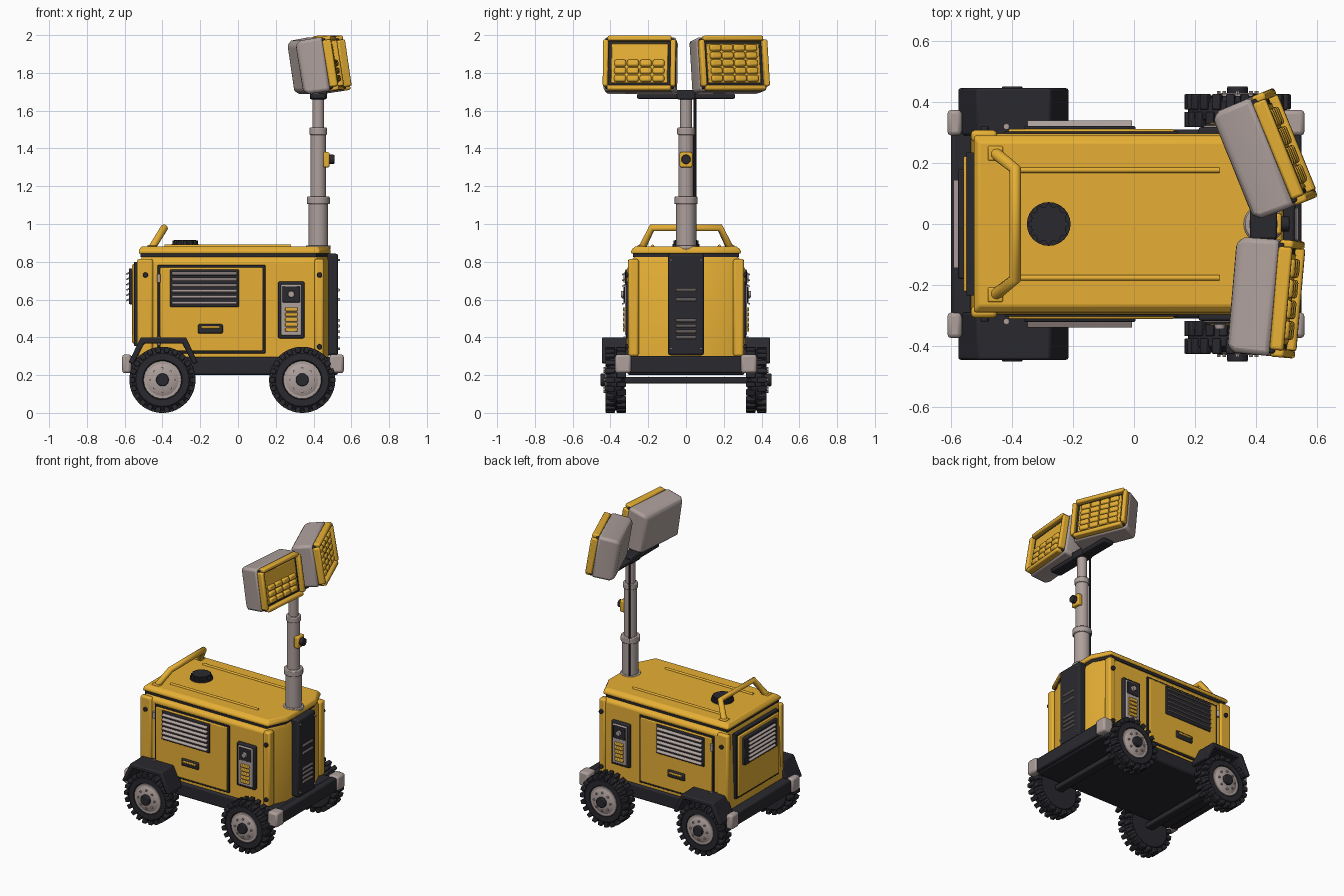
import bpy, bmesh, math
from mathutils import Matrix, Vector

if "Cube" in bpy.data.objects:
    bpy.data.objects.remove(bpy.data.objects["Cube"])


def material(name, c):
    m = bpy.data.materials.new(name)
    m.diffuse_color = (*c, 1)
    m.use_nodes = True
    m.node_tree.nodes["Principled BSDF"].inputs["Base Color"].default_value = m.diffuse_color
    return m


YEL = material("yellow_paint", (0.79, 0.43, 0.035))
DARK = material("dark_rubber", (0.022, 0.022, 0.028))
GREY = material("warm_grey", (0.42, 0.35, 0.33))


def box(bm, x, y, z, m=Matrix()):
    """Box from (min, max) ranges"""
    c = Vector([(a + b) / 2 for a, b in (x, y, z)])
    s = Matrix.Diagonal([b - a for a, b in (x, y, z)] + [1])
    bmesh.ops.create_cube(bm, size=1, matrix=m @ Matrix.Translation(c) @ s)


def rod(bm, a, b, r, r2=None, n=20):
    """Cylinder or cone between two points"""
    a, b = Vector(a), Vector(b)
    d = b - a
    m = Matrix.Translation((a + b) / 2) @ d.to_track_quat('Z', 'Y').to_matrix().to_4x4()
    bmesh.ops.create_cone(bm, cap_ends=True, segments=n, radius1=r,
                          radius2=r if r2 is None else r2, depth=d.length, matrix=m)


def loft(bm, loops):
    """Skin a list of equal-length closed loops and cap the ends"""
    vs = [[bm.verts.new(p) for p in lp] for lp in loops]
    n = len(vs[0])
    for a, b in zip(vs, vs[1:]):
        for i in range(n):
            bm.faces.new((a[i], a[(i + 1) % n], b[(i + 1) % n], b[i]))
    bm.faces.new(vs[0])
    bm.faces.new(vs[-1])


def finish(name, bm, mat, bevel=0, mirror=False, xf=None):
    if xf:
        bm.transform(xf)
    bmesh.ops.recalc_face_normals(bm, faces=bm.faces)
    me = bpy.data.meshes.new(name)
    bm.to_mesh(me)
    bm.free()
    me.materials.append(mat)
    me.shade_smooth()
    me.set_sharp_from_angle(angle=math.radians(35))
    ob = bpy.data.objects.new(name, me)
    bpy.context.collection.objects.link(ob)
    if bevel:
        b = ob.modifiers.new("bevel", 'BEVEL')
        b.width, b.segments, b.limit_method = bevel, 2, 'ANGLE'
    if mirror:
        m = ob.modifiers.new("mirror", 'MIRROR')
        m.use_axis = (False, True, False)
    return ob


def boxes(name, mat, items, bevel=0, mirror=False, xf=None):
    bm = bmesh.new()
    for it in items:
        box(bm, *it)
    return finish(name, bm, mat, bevel, mirror, xf)


def rods(name, mat, items, n=20, bevel=0, mirror=False, xf=None):
    bm = bmesh.new()
    for it in items:
        rod(bm, *it, n=n)
    return finish(name, bm, mat, bevel, mirror, xf)


# Chassis, end bars, axles, corner bumpers
boxes("chassis", DARK, [((-0.54, 0.53), (-0.31, 0.31), (0.2, 0.295))], 0.012)
boxes("end_bars", DARK, [((-0.6, -0.53), (-0.31, 0.31), (0.21, 0.3)),
                         ((0.5, 0.55), (-0.31, 0.31), (0.21, 0.3))], 0.01)
boxes("axles", DARK, [((x - 0.03, x + 0.03), (-0.37, 0.37), (0.155, 0.19)) for x in (-0.4, 0.34)], 0.008)
boxes("corner_bumpers", GREY, [((-0.613, -0.565), (0.29, 0.375), (0.21, 0.31)),
                               ((0.485, 0.56), (0.29, 0.375), (0.21, 0.31))], 0.014, True)

# Wheels
for tag, x in (("rear", -0.4), ("front", 0.34)):
    bm = bmesh.new()
    prof = [(0.325, 0.10), (0.325, 0.14), (0.345, 0.163), (0.4, 0.163), (0.42, 0.14), (0.42, 0.105), (0.405, 0.098)]
    loft(bm, [[(x + r * math.cos(a * math.pi / 20), y, 0.175 + r * math.sin(a * math.pi / 20))
               for a in range(40)] for y, r in prof])
    finish(tag + "_tyres", bm, DARK, 0, True)
    bm = bmesh.new()
    for i in range(22):
        for k, (y0, y1) in enumerate(((0.318, 0.368), (0.376, 0.426))):
            m = Matrix.Translation((x, 0, 0.175)) @ Matrix.Rotation((i + k / 2) * math.tau / 22, 4, 'Y')
            box(bm, (-0.014, 0.014), (y0, y1), (0.145, 0.175), m)
    finish(tag + "_tyre_treads", bm, DARK, 0.004, True)
    rods(tag + "_rims", GREY, [((x, 0.34, 0.175), (x, 0.418, 0.175), 0.1),
                               ((x, 0.418, 0.175), (x, 0.43, 0.175), 0.085, 0.06)], 32, 0, True)
    rods(tag + "_hubs", DARK, [((x, 0.42, 0.175), (x, 0.452, 0.175), 0.034)], 20, 0.005, True)
    rods(tag + "_wheel_bolts", GREY, [((x + 0.062 * math.cos(a), 0.41, 0.175 + 0.062 * math.sin(a)),
                                       (x + 0.062 * math.cos(a), 0.437, 0.175 + 0.062 * math.sin(a)), 0.007)
                                      for a in [k * math.pi / 4 for k in range(8)]], 6, 0, True)

# Rear fenders
bm = bmesh.new()
arch = [(-0.58, 0.265), (-0.515, 0.4), (-0.275, 0.4), (-0.212, 0.265),
        (-0.24, 0.26), (-0.295, 0.368), (-0.495, 0.368), (-0.552, 0.26)]
loft(bm, [[(x, y, z) for x, z in arch] for y in (0.29, 0.446)])
finish("rear_fenders", bm, DARK, 0.008, True)


# Body shell with chamfered nose, dark seam and lid
def plan(x0, x1, x2, w, z, c=0.155):
    return [(x0, -w, z), (x1, -w, z), (x2, -c, z), (x2, c, z), (x1, w, z), (x0, w, z)]


bm = bmesh.new()
loft(bm, [plan(-0.535, 0.42, 0.48, 0.297, 0.29), plan(-0.52, 0.42, 0.48, 0.297, 0.8),
          plan(-0.505, 0.41, 0.47, 0.265, 0.835)])
finish("body_shell", bm, YEL, 0.008)
bm = bmesh.new()
loft(bm, [plan(-0.515, 0.415, 0.475, 0.28, 0.825), plan(-0.515, 0.415, 0.475, 0.28, 0.845)])
finish("lid_seam", bm, DARK)
bm = bmesh.new()
loft(bm, [plan(-0.525, 0.43, 0.49, 0.29, 0.843), plan(-0.525, 0.43, 0.49, 0.29, 0.862),
          plan(-0.51, 0.42, 0.48, 0.268, 0.882)])
finish("lid", bm, YEL, 0.006)
rods("lid_ribs", YEL, [((-0.39, 0.177, 0.882), (0.28, 0.177, 0.882), 0.009)], 12, 0, True)

# Corner posts and bolts
boxes("corner_posts", YEL, [((-0.535, -0.45), (0.27, 0.308), (0.3, 0.815)),
                            ((0.405, 0.455), (0.25, 0.306), (0.3, 0.815))], 0.012, True)
rods("post_bolts", DARK, [((x, 0.3, z), (x, 0.32, z), 0.014)
                          for x, z in ((-0.49, 0.73), (0.432, 0.73), (0.432, 0.35))], 16, 0.003, True)

# Side doors with louvres, handle and hinges
boxes("door_gaskets", DARK, [((-0.425, 0.145), (0.28, 0.304), (0.315, 0.782))], 0.003, True)
boxes("side_doors", YEL, [((-0.412, 0.132), (0.28, 0.312), (0.328, 0.77))], 0.006, True)
boxes("side_vents", DARK, [((-0.36, 0.005), (0.3, 0.322), (0.56, 0.76))], 0.006, True)
tilt = Matrix.Rotation(math.radians(-30), 4, 'X')
boxes("side_louvres", GREY, [((-0.35, -0.006), (-0.014, 0.014), (-0.004, 0.004),
                              Matrix.Translation((0, 0.326, 0.583 + i * 0.031)) @ tilt) for i in range(6)], 0.002, True)
boxes("door_handles", DARK, [((-0.212, -0.08), (0.3, 0.322), (0.42, 0.47))], 0.008, True)
boxes("door_pulls", YEL, [((-0.195, -0.097), (0.31, 0.33), (0.446, 0.46))], 0.004, True)
rods("door_hinges", GREY, [((-0.419, 0.32, z), (-0.419, 0.32, z + 0.045), 0.01) for z in (0.69, 0.36)], 12, 0, True)

# Control panels
boxes("control_panels", DARK, [((0.212, 0.352), (0.28, 0.318), (0.395, 0.695))], 0.008, True)
boxes("control_plates", GREY, [((0.228, 0.336), (0.3, 0.324), (0.41, 0.68))], 0.006, True)
boxes("control_screens", DARK, [((0.236, 0.328), (0.31, 0.33), (0.585, 0.67))], 0.004, True)
rods("control_knobs", GREY, [((0.282, 0.32, 0.628), (0.282, 0.344, 0.628), 0.02, 0.016)], 20, 0, True)
boxes("control_switches", YEL, [((0.25, 0.315), (0.31, 0.334), (0.43 + i * 0.027, 0.451 + i * 0.027))
                                for i in range(5)], 0.004, True)

# Rear door and vent
boxes("rear_gasket", DARK, [((-0.55, -0.5), (-0.235, 0.235), (0.355, 0.8))], 0.003)
boxes("rear_door", YEL, [((-0.56, -0.5), (-0.222, 0.222), (0.368, 0.788))], 0.006)
boxes("rear_vent", DARK, [((-0.578, -0.54), (-0.18, 0.18), (0.575, 0.765))], 0.006)
tilt_x = Matrix.Rotation(math.radians(-30), 4, 'Y')
boxes("rear_louvres", GREY, [((-0.013, 0.013), (-0.145, 0.145), (-0.004, 0.004),
                              Matrix.Translation((-0.58, 0, 0.6 + i * 0.028)) @ tilt_x) for i in range(6)], 0.002)

# Front mast cover with slots
boxes("mast_cover", DARK, [((0.44, 0.53), (-0.095, 0.095), (0.305, 0.843))], 0.012)
rods("mast_cover_slots", GREY, [((0.533, -0.052, z), (0.533, 0.052, z), 0.008)
                                for z in (0.4, 0.43, 0.46, 0.49, 0.6, 0.65)], 10)
rods("mast_cover_bolts", GREY, [((0.52, s * 0.08, z), (0.54, s * 0.08, z), 0.006)
                                for s in (-1, 1) for z in (0.34, 0.81)], 8)

# Roof handle and fuel cap
pts = [(-0.455, -0.232, 0.875), (-0.39, -0.18, 0.98), (-0.39, 0.18, 0.98), (-0.455, 0.232, 0.875)]
cu = bpy.data.curves.new("roof_handle", 'CURVE')
cu.dimensions, cu.bevel_depth, cu.bevel_resolution, cu.use_fill_caps = '3D', 0.02, 3, True
sp = cu.splines.new('POLY')
sp.points.add(3)
for p, c in zip(sp.points, pts):
    p.co = (*c, 1)
cu.materials.append(YEL)
bpy.context.collection.objects.link(bpy.data.objects.new("roof_handle", cu))
boxes("roof_handle_feet", YEL, [((-0.48, -0.43), (0.208, 0.256), (0.872, 0.89))], 0.005, True)
rods("fuel_cap", DARK, [((-0.28, 0, 0.87), (-0.28, 0, 0.893), 0.072), ((-0.28, 0, 0.89), (-0.28, 0, 0.916), 0.058)]
     + [((-0.28 + 0.058 * math.cos(a), 0.058 * math.sin(a), 0.89), (-0.28 + 0.058 * math.cos(a), 0.058 * math.sin(a), 0.912), 0.009)
        for a in [k * math.pi / 6 for k in range(12)]], 24)

# Telescopic mast, cable, switch box
def mast(z0, z1, r):
    return ((0.425, 0, z0), (0.425, 0, z1), r)


rods("mast_tubes", GREY, [mast(0.87, 1.12, 0.052), mast(1.12, 1.49, 0.041), mast(1.49, 1.68, 0.031)], 28)
rods("mast_collars", GREY, [mast(0.865, 0.887, 0.065), mast(1.105, 1.145, 0.061), mast(1.472, 1.51, 0.047)], 28, 0.005)
rods("mast_cable", DARK, [((0.4, 0.048, 0.88), (0.4, 0.048, 1.67), 0.007)], 10)
boxes("mast_switch_box", YEL, [((0.45, 0.485), (-0.034, 0.034), (1.3, 1.38))], 0.008)
rods("mast_switch_knob", DARK, [((0.48, 0, 1.342), (0.51, 0, 1.342), 0.025)], 20, 0.004)
boxes("lamp_crossbar", DARK, [((0.385, 0.465), (-0.26, 0.26), (1.663, 1.69)),
                              ((0.38, 0.47), (-0.05, 0.05), (1.66, 1.71))], 0.008)

# Lamp heads: local x points out of the lens
for tag, loc, yaw, rows in (("left", (0.432, -0.24, 1.84), -5, 3), ("right", (0.427, 0.2265, 1.84), 22, 5)):
    xf = Matrix.Translation(loc) @ Matrix.Rotation(math.radians(yaw), 4, 'Z') @ Matrix.Rotation(math.radians(-9), 4, 'Y')
    bm = bmesh.new()
    loft(bm, [[(x, sy * w, sz * h) for sy, sz in ((-1, -1), (1, -1), (1, 1), (-1, 1))]
              for x, w, h in ((-0.095, 0.172, 0.125), (-0.065, 0.19, 0.143), (0.052, 0.192, 0.145))])
    finish(tag + "_lamp_housing", bm, GREY, 0.016, xf=xf)
    boxes(tag + "_lamp_gasket", DARK, [((0.04, 0.066), (-0.182, 0.182), (-0.135, 0.135))], 0.006, xf=xf)
    frame = [((0.05, 0.096), (-0.17, 0.17), (s * 0.132 - 0.014, s * 0.132 + 0.014)) for s in (-1, 1)]
    frame += [((0.05, 0.096), (s * 0.179 - 0.014, s * 0.179 + 0.014), (-0.125, 0.125)) for s in (-1, 1)]
    boxes(tag + "_lamp_frame", YEL, frame, 0.009, xf=xf)
    boxes(tag + "_lamp_reflector", YEL, [((0.05, 0.072), (-0.15, 0.15), (-0.105, 0.105))], 0.004, xf=xf)
    boxes(tag + "_lamp_cells", YEL, [((0.06, 0.09), (-0.133 + i * 0.068, -0.071 + i * 0.068),
                                      (-0.1 + j * 0.041, -0.064 + j * 0.041)) for i in range(4) for j in range(rows)],
          0.01, xf=xf)
